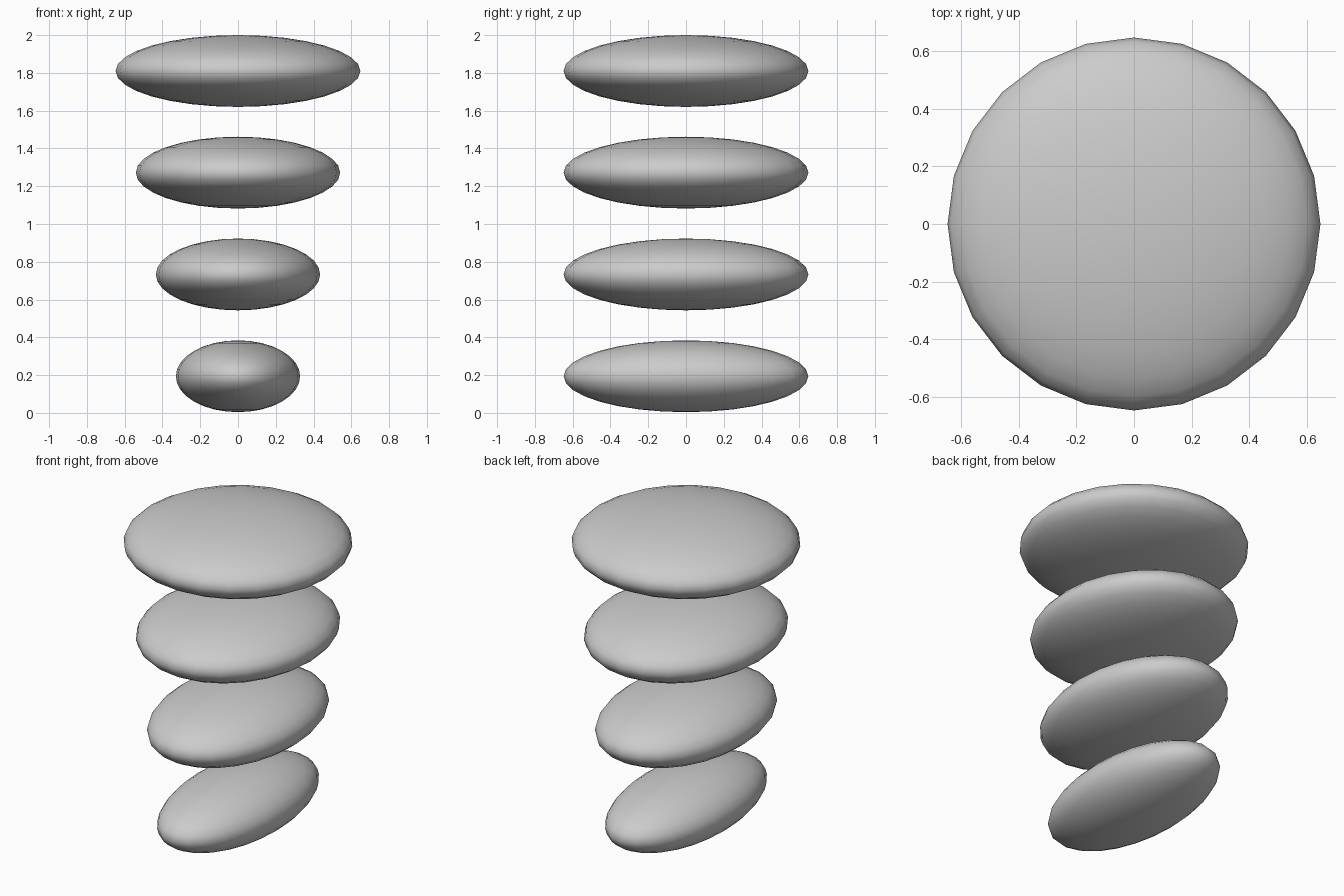
import bpy

if "Cube" in bpy.data.objects:
    bpy.data.objects.remove(bpy.data.objects["Cube"])

# Four stacked, separate ellipsoids that widen in x towards the top
RADIUS_Y, RADIUS_Z = 0.648, 0.19
LEVELS = [(0.194, 0.329), (0.733, 0.435), (1.272, 0.541), (1.81, 0.648)]


def ellipsoid(name, z, radius_x):
    bpy.ops.mesh.primitive_uv_sphere_add(segments=24, ring_count=16, radius=1,
                                         location=(0, 0, z))
    ob = bpy.context.object
    ob.name = name
    ob.scale = (radius_x, RADIUS_Y, RADIUS_Z)
    bpy.ops.object.transform_apply(location=False, rotation=False, scale=True)
    bpy.ops.object.shade_smooth()
    return ob


for i, (z, rx) in enumerate(LEVELS, 1):
    ellipsoid(f"pebble_{i}", z, rx)
